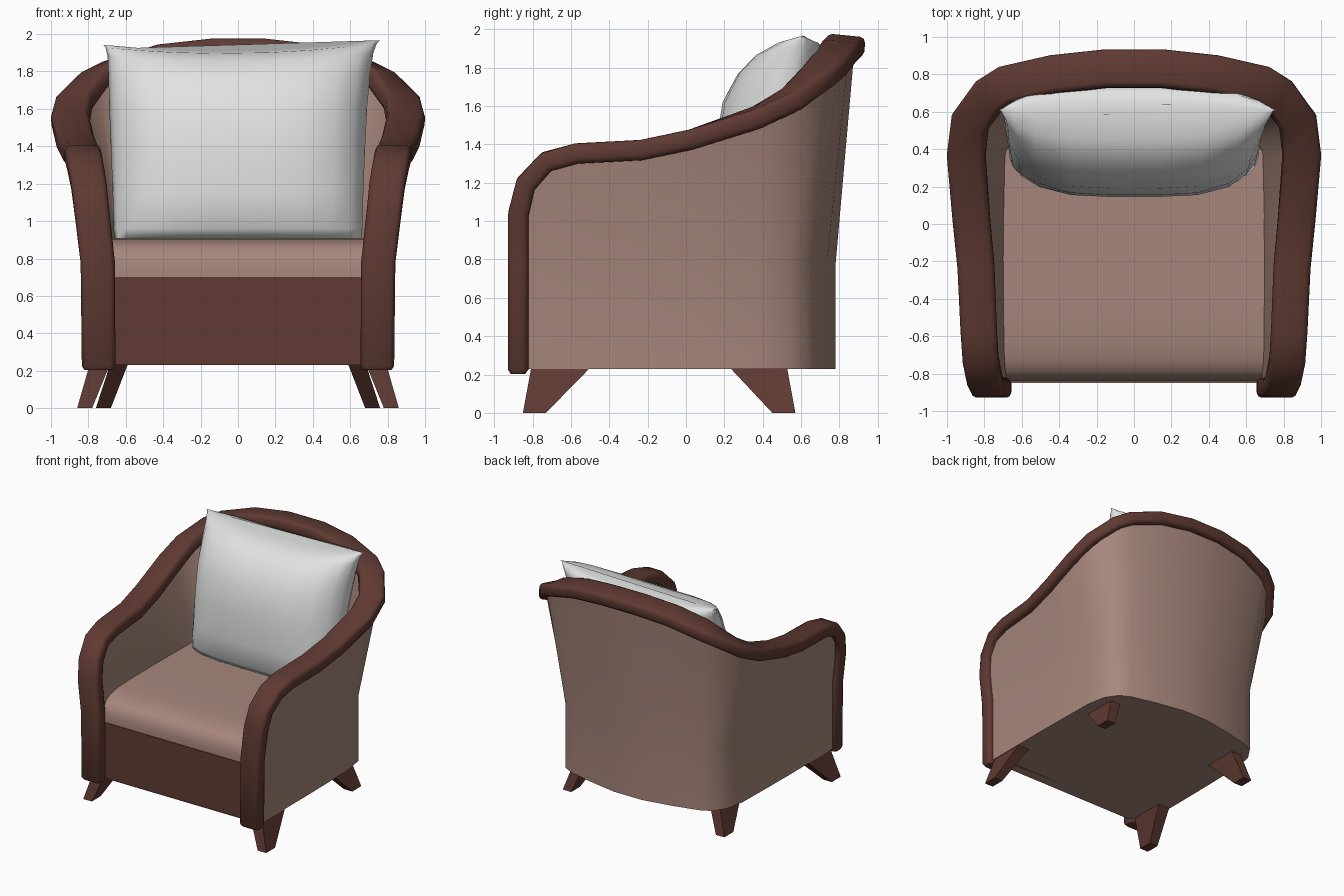
import bpy, bmesh, math
from mathutils import Vector

if "Cube" in bpy.data.objects:
    bpy.data.objects.remove(bpy.data.objects["Cube"])


def material(name, rgb):
    m = bpy.data.materials.new(name)
    m.diffuse_color = (*rgb, 1)
    m.use_nodes = True
    m.node_tree.nodes["Principled BSDF"].inputs["Base Color"].default_value = m.diffuse_color
    return m


WOOD = material("dark brown", (0.115, 0.042, 0.032))
CLOTH = material("dusty tan", (0.385, 0.24, 0.20))
WHITE = material("pale grey", (0.75, 0.77, 0.76))


def finish(name, bm, mat, angle=40):
    bmesh.ops.recalc_face_normals(bm, faces=bm.faces)
    me = bpy.data.meshes.new(name)
    bm.to_mesh(me)
    bm.free()
    me.materials.append(mat)
    ob = bpy.data.objects.new(name, me)
    bpy.context.collection.objects.link(ob)
    bpy.ops.object.select_all(action='DESELECT')
    ob.select_set(True)
    bpy.context.view_layer.objects.active = ob
    bpy.ops.object.shade_smooth_by_angle(angle=math.radians(angle))
    return ob


def loft(sections, closed=True, base=False):
    """Join equal point rings with quads and cap both ends."""
    bm = bmesh.new()
    rows = [[bm.verts.new(p) for p in s] for s in sections]
    n = len(rows[0])
    for a, b in zip(rows, rows[1:]):
        for i in range(n if closed else n - 1):
            j = (i + 1) % n
            bm.faces.new((a[i], a[j], b[j], b[i]))
    bm.faces.new(rows[0])
    bm.faces.new(rows[-1])
    if base:
        bm.faces.new([r[0] for r in rows])
    return bm


def with_mirror(sections):
    return sections + [[Vector((-p.x, p.y, p.z)) for p in s] for s in reversed(sections)]


# Right half of the rail centre line, front foot to back centre
path = [Vector(p) for p in [
    (0.745, -0.875, 0.225), (0.75, -0.875, 0.78), (0.78, -0.873, 1.04), (0.798, -0.833, 1.195),
    (0.82, -0.725, 1.31), (0.83, -0.57, 1.352), (0.845, -0.23, 1.37), (0.87, 0.03, 1.425),
    (0.897, 0.37, 1.54), (0.875, 0.55, 1.635), (0.77, 0.69, 1.755), (0.68, 0.745, 1.81),
    (0.43, 0.80, 1.885), (0.15, 0.83, 1.915)]]
frames = []
for i, p in enumerate(path):
    nxt = path[i + 1] if i < 13 else Vector((-0.15, 0.83, 1.915))
    t = ((nxt - p).normalized() + (p - path[i - 1]).normalized()).normalized() if i else Vector((0, 0, 1))
    w = Vector((1, 0, 0)) if i < 8 else Vector((t.y, -t.x, -0.1)).normalized()
    w = (w - t * w.dot(t)).normalized()
    frames.append((p, w, t.cross(w).normalized()))

# Rail: flat rounded bar swept along the arms and back
ring = [(1, -.45), (1, .45), (.9, .85), (.72, 1), (-.72, 1), (-.9, .85), (-1, .45), (-1, -.45),
        (-.9, -.85), (-.72, -1), (.72, -1), (.9, -.85)]
rail = []
for i, (p, w, h) in enumerate(frames):
    hw = 0.09 + 0.012 * min(1, i / 8)
    rail.append([p + w * (a * hw) + h * (b * 0.053) for a, b in ring])
p, w, h = frames[0]
rail.insert(0, [p + w * (a * .075) + h * (b * .038) - Vector((0, 0, .022)) for a, b in ring])
finish("wooden_rail", loft(with_mirror(rail)), WOOD, 50)

# Upholstered shell: outer and inner skins from the base up into the rail
foot = [(.80, -.85), (.80, -.82), (.80, -.725), (.80, -.57), (.80, -.23), (.797, .03), (.79, .37),
        (.76, .53), (.69, .635), (.60, .68), (.38, .735), (.13, .78)]
shell = []
for (x, y), (p, w, h) in zip(foot, frames[2:]):
    f, n = Vector((x, y, 0)), Vector((w.x, w.y, 0)).normalized()
    g = f - n * 0.115
    up = lambda v, z: Vector((v.x, v.y, z))
    shell.append([up(f, .23), up(f, .78), p + n * .05, p - n * .05, up(g, .85), up(g, .27)])
finish("upholstered_shell", loft(with_mirror(shell), False, True), CLOTH, 50)


# Seat with rolled front edge, and front panel
def extrude_x(profile, width):
    return loft([[Vector((s * width(y), y, z)) for y, z in profile] for s in (1, -1)])


seat = [(-.838, .70), (-.838, .76), (-.825, .815), (-.79, .86), (-.73, .888), (-.62, .905),
        (-.4, .91), (.3, .91), (.6, .91), (.6, .70)]
finish("seat", extrude_x(seat, lambda y: .73 - .15 * max(0, (y - .3) / .3)), CLOTH)
panel = [(-.843, .23), (-.843, .70), (-.76, .70), (-.76, .23)]
finish("front_panel", extrude_x(panel, lambda y: .73), WOOD)


# Splayed tapered legs: x span and y span at top and foot
def leg(name, xt, yt, xb, yb):
    for s, side in ((1, "right"), (-1, "left")):
        rings = [[Vector((s * x[a], y[b], z)) for a, b in ((0, 0), (1, 0), (1, 1), (0, 1))]
                 for x, y, z in ((xt, yt, .245), (xb, yb, 0))]
        finish(name + "_" + side, loft(rings), WOOD, 20)


leg("front_leg", (.68, .79), (-.805, -.49), (.78, .86), (-.85, -.73))
leg("back_leg", (.585, .68), (.22, .525), (.68, .76), (.45, .57))

# Pillow: rows of z, front y, seam y, back y, half width
rows = [(.905, .32, .34, .36, .655), (.91, .20, .34, .46, .66), (.96, .16, .355, .52, .665),
        (1.15, .145, .40, .58, .67), (1.4, .155, .46, .65, .68), (1.62, .19, .52, .71, .69),
        (1.78, .27, .56, .735, .70), (1.88, .36, .59, .735, .71), (1.93, .45, .60, .71, .725),
        (1.945, .58, .61, .64, .74)]
us = [-1, -.97, -.9, -.75, -.5, -.2, .2, .5, .75, .9, .97, 1]
pillow = []
for z, yf, ys, yb, hw in rows:
    k = max(0, (z - 1.5) / .445) ** 2
    pt = lambda u, y: Vector((u * hw + .018 * k, ys + (y - ys) * (1 - u ** 4) ** .6,
                              z + k * (.045 * u * u - .035 + .012 * u)))
    pillow.append([pt(u, yf) for u in us] + [pt(u, yb) for u in us[-2:0:-1]])
finish("back_pillow", loft(pillow), WHITE, 65)
